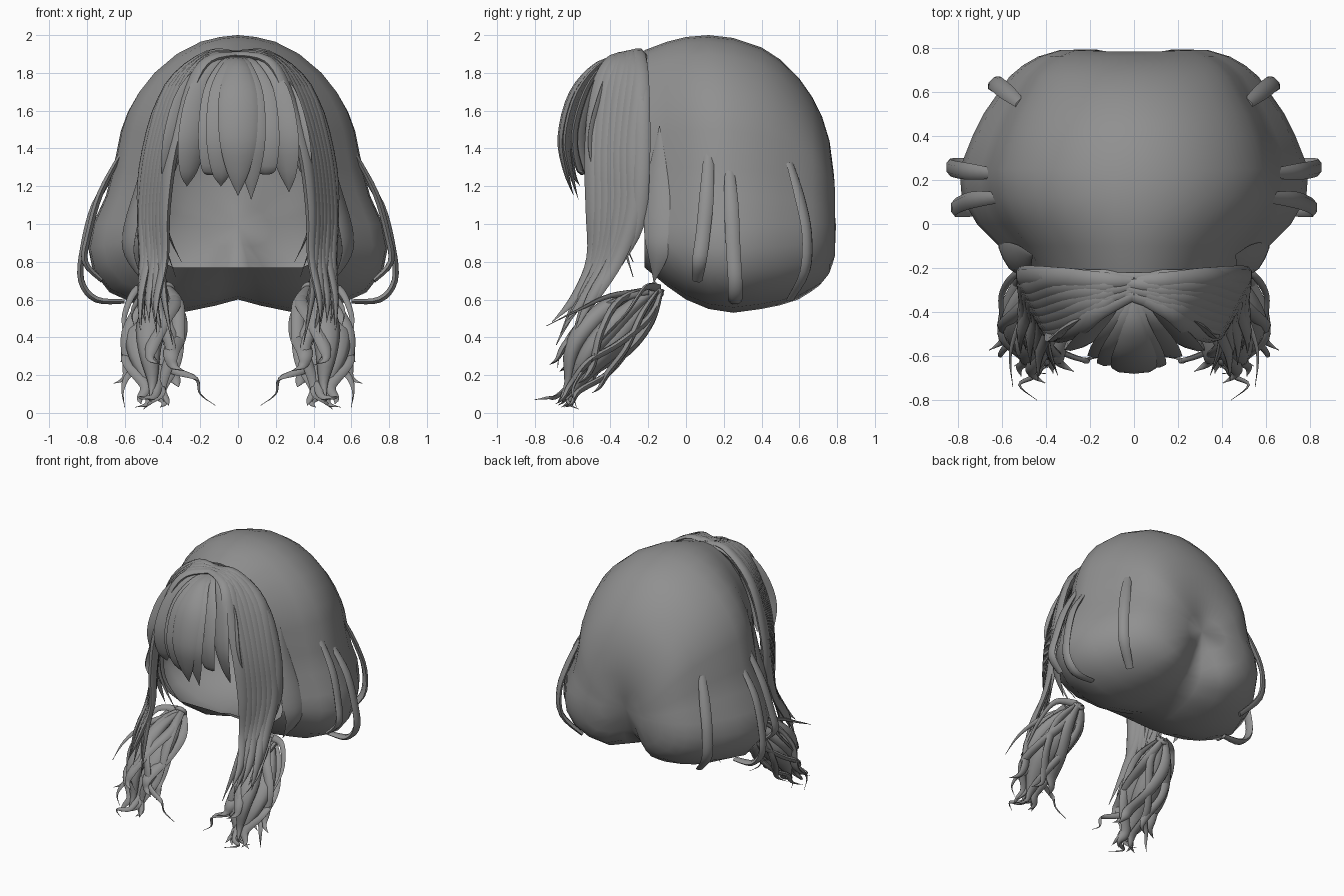
import bpy, bmesh, math, random
from mathutils import Vector

cube = bpy.data.objects.get("Cube")
if cube:
    bpy.data.objects.remove(cube, do_unlink=True)
random.seed(7)

GREY = (0.28, 0.28, 0.28, 1)
hair = bpy.data.materials.new("hair_grey")
hair.use_nodes = True
hair.diffuse_color = GREY
for node in hair.node_tree.nodes:
    if node.type == 'BSDF_PRINCIPLED':
        node.inputs["Base Color"].default_value = GREY


def finish(bm, name, angle=60):
    """Turn a bmesh into a smooth shaded object."""
    bmesh.ops.recalc_face_normals(bm, faces=bm.faces)
    mesh = bpy.data.meshes.new(name)
    bm.to_mesh(mesh)
    bm.free()
    mesh.materials.append(hair)
    obj = bpy.data.objects.new(name, mesh)
    bpy.context.collection.objects.link(obj)
    bpy.ops.object.select_all(action='DESELECT')
    obj.select_set(True)
    bpy.context.view_layer.objects.active = obj
    bpy.ops.object.shade_smooth_by_angle(angle=math.radians(angle))


def bridge(bm, a, b):
    for i in range(len(a)):
        j = (i + 1) % len(a)
        bm.faces.new((a[i], a[j], b[j], b[i]))


def spline(points, steps):
    """Smooth path through (x, y, z, radius) points."""
    p = [Vector(q) for q in points]
    p = [p[0]] + p + [p[-1]]
    out = []
    for k in range(1, len(p) - 2):
        a, b, c, d = p[k - 1:k + 3]
        for i in range(steps):
            t = i / steps
            out.append(0.5 * (2 * b + (c - a) * t + (2 * a - 5 * b + 4 * c - d) * t * t
                              + (3 * b - a - 3 * c + d) * t ** 3))
    return out + [p[-1]]


def lock(bm, points, wide, flat=0.4, side=1, steps=4, sides=8):
    """Sweep a flattened tapering lock; wide is its broad direction."""
    path = spline([(x * side, y, z, r) for x, y, z, r in points], steps)
    wide = Vector((wide[0] * side, wide[1], wide[2]))
    rings = []
    for i, q in enumerate(path):
        tangent = (path[min(i + 1, len(path) - 1)] - path[max(i - 1, 0)]).to_3d().normalized()
        u = (wide - tangent * wide.dot(tangent)).normalized()
        v = tangent.cross(u)
        r = max(q.w, 0.002)
        ring = []
        for k in range(sides):
            a = math.tau * k / sides
            ring.append(bm.verts.new(q.to_3d() + u * r * math.cos(a) + v * r * flat * math.sin(a)))
        rings.append(ring)
    for a, b in zip(rings, rings[1:]):
        bridge(bm, a, b)
    bm.faces.new(rings[0])
    bm.faces.new(rings[-1])


# Main hair cap: upright slices from the open front rim to the rounded back
half = [(0, 1), (.12, .99), (.25, .965), (.41, .9), (.56, .8), (.66, .7), (.73, .6), (.775, .5),
        (.825, .3), (.875, .15), (.96, 0), (.99, -.28), (.96, -.53), (.85, -.77), (.63, -.94),
        (.38, -1), (.15, -.92), (0, -.85)]
outline = half + [(-x, z) for x, z in half[-2:0:-1]]
# y, top, bottom, half width
slices = [(-.22, 1.92, .77, .54), (-.1, 1.965, .67, .62), (0, 1.99, .6, .72), (.12, 2, .55, .79),
          (.25, 1.985, .53, .8), (.4, 1.935, .55, .74), (.5, 1.87, .57, .69), (.6, 1.77, .6, .62),
          (.67, 1.67, .64, .57), (.72, 1.57, .67, .51), (.76, 1.44, .72, .44), (.79, 1.27, .78, .34),
          (.81, 1.1, .88, .18)]


def cleft(x, y, z):
    """Press a valley into the lower middle of the back."""
    back = min(max((y - .3) / .4, 0), 1)
    low = min(max((1.3 - z) / .5, 0), 1)
    return Vector((x, y - back * .13 * low * math.exp(-(x / .14) ** 2), z))


bm = bmesh.new()
rings = []
for n, (y, top, bottom, width) in enumerate(slices):
    ring = []
    for x, z in outline:
        if n == 0 and z < -.8:
            z = -1  # straight lower rim
        height = (top - 1) if z > 0 else (1 - bottom)
        ring.append(bm.verts.new(cleft(x * width, y, 1 + z * height)))
    rings.append(ring)
for a, b in zip(rings, rings[1:]):
    bridge(bm, a, b)
pole = bm.verts.new(cleft(0, .815, 1))
last = rings[-1]
for i in range(len(last)):
    bm.faces.new((last[i], last[(i + 1) % len(last)], pole))
finish(bm, "hair_cap", 80)

# Fringe: pointed leaf locks fanning from the parting, the middle ones in front
bm = bmesh.new()
for tip, low, broad, front in [(-.38, 1.17, .07, -.5), (-.27, 1.2, .085, -.54), (-.14, 1.28, .09, -.58),
                               (-.09, 1.2, .09, -.62), (0, 1.15, .1, -.655), (.07, 1.13, .085, -.63),
                               (.15, 1.3, .09, -.58), (.27, 1.17, .09, -.54), (.37, 1.28, .06, -.49)]:
    lock(bm, [(tip * .08, -.31, 1.885, .015), (tip * .35, front * .6 - .07, 1.85, broad * .5),
              (tip * .68, front + .06, 1.69, broad), (tip * .88, front, 1.46, broad),
              (tip * .97, front + .02, 1.28, broad * .6), (tip, front + .06, low, 0)],
         (1, -tip * 1.5, 0), .25)
finish(bm, "fringe")

# Face framing curtains: layered locks from the parting down to the tails
bm = bmesh.new()
for s in (1, -1):
    for k in range(7):
        t = k / 6
        y = -.27 - .2 * t
        x = .49 - .11 * t
        wave = math.sin(k * 2.3)
        lock(bm, [(-.06 * s * (k % 2), -.26 - .06 * t, 1.9, .025),
                  (.16, -.26 - .13 * t, 1.895 - .03 * t, .045),
                  (x - .13, y + .02, 1.72, .058), (x - .03, y - .01, 1.4, .062),
                  (x + .01, y - .01, 1.08, .055),
                  (x + .01, -.36 - .13 * t, .82, .04), (x + .02 + .03 * wave, -.48 - .1 * t, .62, .03),
                  (x + .06 * wave, -.57 - .14 * t, .48 - .06 * (k % 3), 0)],
             (.35, 1, .1), .55, s)
    # short rear locks closing the gap to the cap
    for x, y, low in [(.5, -.24, .78), (.46, -.31, .72)]:
        lock(bm, [(0, -.25, 1.9, .03), (.2, -.25, 1.86, .045), (x - .1, y, 1.66, .05),
                  (x, y, 1.3, .05), (x + .01, y - .02, 1, .04), (x - .02, y - .1, low, 0)],
             (.2, 1, .2), .5, s)
    # thin loose inner wisps beside the face
    for x, low in [(.36, .8), (.39, .72)]:
        lock(bm, [(x - .08, -.38, 1.65, .014), (x, -.4, 1.3, .02), (x + .02, -.36, 1, .017),
                  (x - .06, -.28, low, 0)], (0, 1, 0), .5, s)
finish(bm, "face_curtains")

# Broad panels lying on the cap behind the curtains
bm = bmesh.new()
for s in (1, -1):
    lock(bm, [(.46, -.14, 1.52, 0), (.5, -.15, 1.25, .06), (.57, -.15, .98, .08),
              (.575, -.15, .84, .06), (.5, -.17, .69, 0)], (.5, 1, 0), .22, s)
finish(bm, "side_panels")

# Loose ribbon strands looping off the sides and back
bm = bmesh.new()
loose = [([(.62, .12, 1.37), (.73, .11, 1.16), (.79, .09, .95), (.81, .07, .8), (.72, .06, .7)], (0, 1, 0)),
         ([(.65, .23, 1.28), (.76, .24, 1.1), (.82, .25, .87), (.83, .26, .7), (.75, .26, .6),
           (.6, .26, .59)], (0, 1, 0)),
         ([(.52, .55, 1.32), (.58, .6, 1.15), (.63, .64, .95), (.62, .63, .75), (.5, .55, .6)],
          (-.7, .7, 0))]
for s in (1, -1):
    for path, wide in loose:
        n = len(path) - 1
        lock(bm, [(*p, .038 - .012 * (i == 0 or i == n)) for i, p in enumerate(path)],
             wide, .5, s, 4, 6)
finish(bm, "loose_strands")

# Hair ties where the tails leave the cap
for s, label in ((1, "left"), (-1, "right")):
    bpy.ops.mesh.primitive_torus_add(major_radius=.032, minor_radius=.016, major_segments=14,
                                     minor_segments=6, location=(.38 * s, -.15, .655),
                                     rotation=(math.radians(-55), 0, 0))
    tie = bpy.context.object
    tie.name = label + "_hair_tie"
    tie.data.materials.append(hair)
    bpy.ops.object.shade_smooth()

# Tails: broad core locks narrowing to the tip
axis = [(.38, -.14, .66), (.41, -.28, .55), (.45, -.42, .41), (.46, -.53, .28), (.45, -.6, .14)]
swell = [.02, .085, .13, .1, .04]
bm = bmesh.new()
for s in (1, -1):
    for dx, dy, dz, grow in [(0, .03, -.02, .85), (.07, 0, .02, .6), (-.07, -.01, 0, .6), (.01, -.09, .06, .6)]:
        lean = [0, .8, 1, .8, .3]
        pts = [(x + dx * e, y + dy * e, z + dz * e, w * grow)
               for (x, y, z), w, e in zip(axis, swell, lean)]
        pts.append((.46 + dx, -.65 + dy * .3, .06, 0))
        lock(bm, pts, (1, 0, 0), .75, s)
finish(bm, "tail_cores")

# Broad curling strands wrapped round the tails, each with a thin flicked end
bm = bmesh.new()
for k in range(9):
    start = math.tau * k / 9
    turn = random.uniform(1.5, 3) * (1 if k % 2 else -1)
    fat = random.uniform(.028, .045)
    stop = 4 + k % 2
    for s in (1, -1):
        pts = []
        for i in range(stop):
            x, y, z = axis[i]
            a = start + turn * i / 4
            r = swell[i] * (1.25 if i % 2 else 1.05)
            pts.append((x + r * math.cos(a), y - r * .9 * math.sin(a), z + r * .6 * math.sin(a),
                        fat * (.4 if i == 0 else 1)))
        x, y, z, r = pts[-1]
        a = start + turn
        pts.append((x + .03 * math.cos(a), y - .04, max(z - .07, .05), fat * .55))
        pts.append((x + .08 * math.cos(a + 1), y - .08, max(z - .1, .03), 0))
        lock(bm, pts, (1, .3, .3), .55, s, 5)
finish(bm, "tail_curls")

# Fine wisps at the outside and the tips of the tails
bm = bmesh.new()
for s in (1, -1):
    for path in ([(.4, -.15, .66), (.53, -.22, .66), (.6, -.32, .52), (.6, -.45, .38), (.62, -.5, .27)],
                 [(.4, -.2, .64), (.5, -.4, .62), (.56, -.58, .54), (.55, -.74, .46)],
                 [(.45, -.2, .64), (.47, -.4, .58), (.42, -.58, .46), (.46, -.66, .34), (.4, -.68, .24)],
                 [(.44, -.5, .27), (.33, -.58, .22), (.22, -.62, .18), (.2, -.61, .1), (.12, -.6, .04)],
                 [(.5, -.52, .25), (.58, -.56, .2), (.61, -.6, .12), (.6, -.58, .03)],
                 [(.46, -.56, .2), (.4, -.63, .11), (.47, -.62, .05), (.5, -.57, .02)],
                 [(.42, -.58, .18), (.44, -.68, .09), (.52, -.73, .08), (.44, -.8, .07)]):
        n = len(path) - 1
        lock(bm, [(*p, .028 * (1 - i / n)) for i, p in enumerate(path)], (.5, .5, .7), .6, s, 5, 6)
finish(bm, "tail_wisps")
